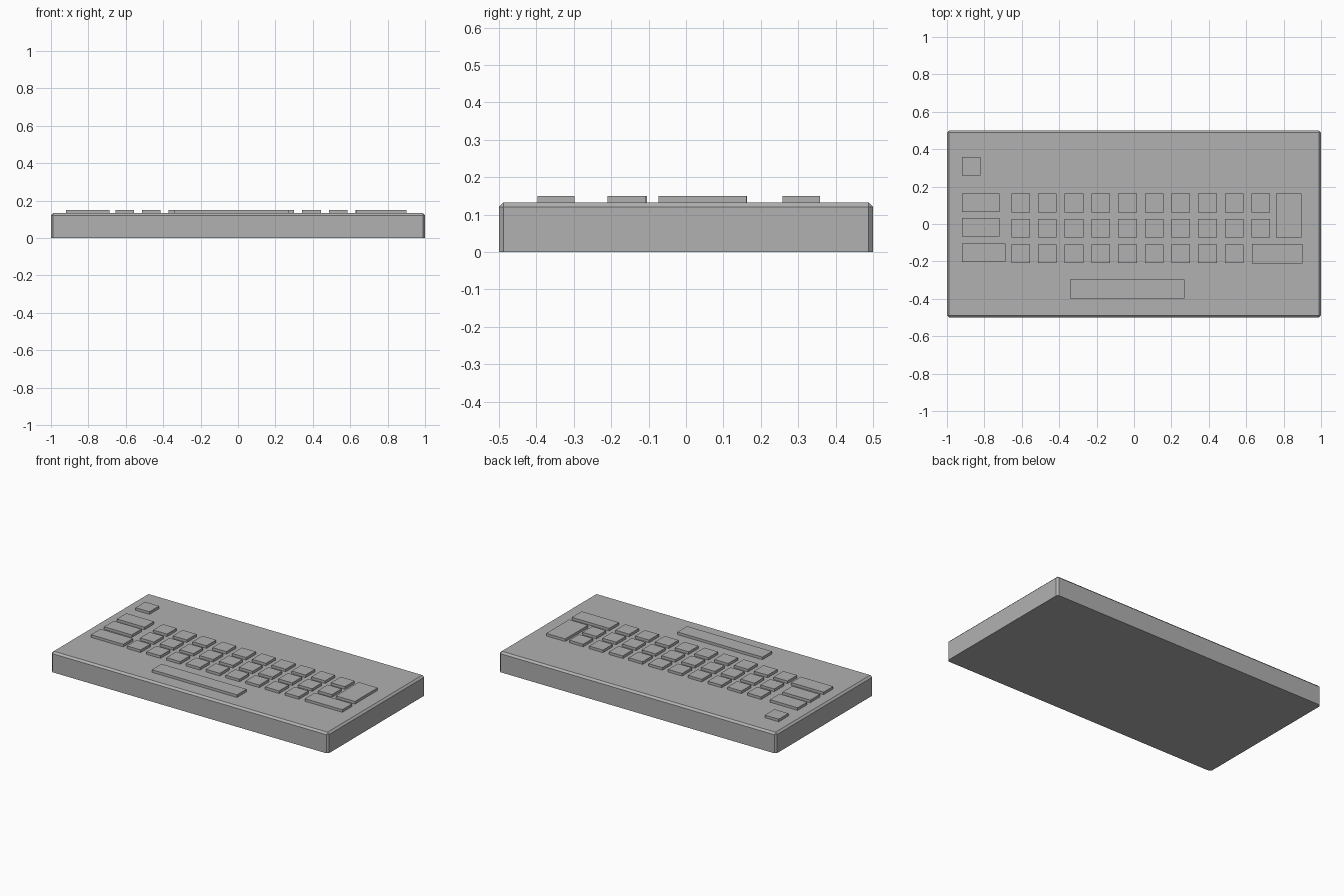
import bpy, bmesh

if "Cube" in bpy.data.objects:
    bpy.data.objects.remove(bpy.data.objects["Cube"])

BODY_TOP, KEY_BASE, KEY_TOP, CHAMFER = 0.133, 0.125, 0.15, 0.012

# Dark grey plastic shared by all parts
plastic = bpy.data.materials.new("grey_plastic")
plastic.diffuse_color = (0.44, 0.44, 0.44, 1)
plastic.use_nodes = True
plastic.node_tree.nodes["Principled BSDF"].inputs["Base Color"].default_value = plastic.diffuse_color


def box(name, x0, x1, y0, y1, z0, z1, chamfer=0):
    bm = bmesh.new()
    bmesh.ops.create_cube(bm, size=1)
    for v in bm.verts:
        v.co.x = x1 if v.co.x > 0 else x0
        v.co.y = y1 if v.co.y > 0 else y0
        v.co.z = z1 if v.co.z > 0 else z0
    if chamfer:
        # every edge except those around the underside
        edges = [e for e in bm.edges if max(v.co.z for v in e.verts) > z0 + 1e-4]
        bmesh.ops.bevel(bm, geom=edges, offset=chamfer, segments=1,
                        profile=0.5, affect='EDGES')
    mesh = bpy.data.meshes.new(name)
    bm.to_mesh(mesh)
    bm.free()
    mesh.materials.append(plastic)
    obj = bpy.data.objects.new(name, mesh)
    bpy.context.collection.objects.link(obj)
    return obj


def key(name, x0, x1, y0, y1):
    return box(name, x0, x1, y0, y1, KEY_BASE, KEY_TOP)


# Case with chamfered sides and top
box("case", -1, 1, -0.5, 0.5, 0, BODY_TOP, CHAMFER)

# Letter keys in three rows
for row, (y, count) in enumerate([(0.062, 10), (-0.073, 10), (-0.209, 9)]):
    for col in range(count):
        x = -0.656 + col * 0.1427
        key(f"letter_key_{row + 1}_{col + 1}", x, x + 0.1, y, y + 0.1)

# Left-hand keys
key("escape_key", -0.92, -0.82, 0.258, 0.358)
key("tab_key", -0.92, -0.72, 0.065, 0.163)
key("caps_key", -0.92, -0.72, -0.067, 0.033)
key("left_shift_key", -0.92, -0.686, -0.203, -0.104)

# Right-hand keys
key("enter_key", 0.758, 0.895, -0.073, 0.162)
key("right_shift_key", 0.63, 0.90, -0.21, -0.108)

# Space bar
key("space_bar", -0.343, 0.271, -0.397, -0.298)
